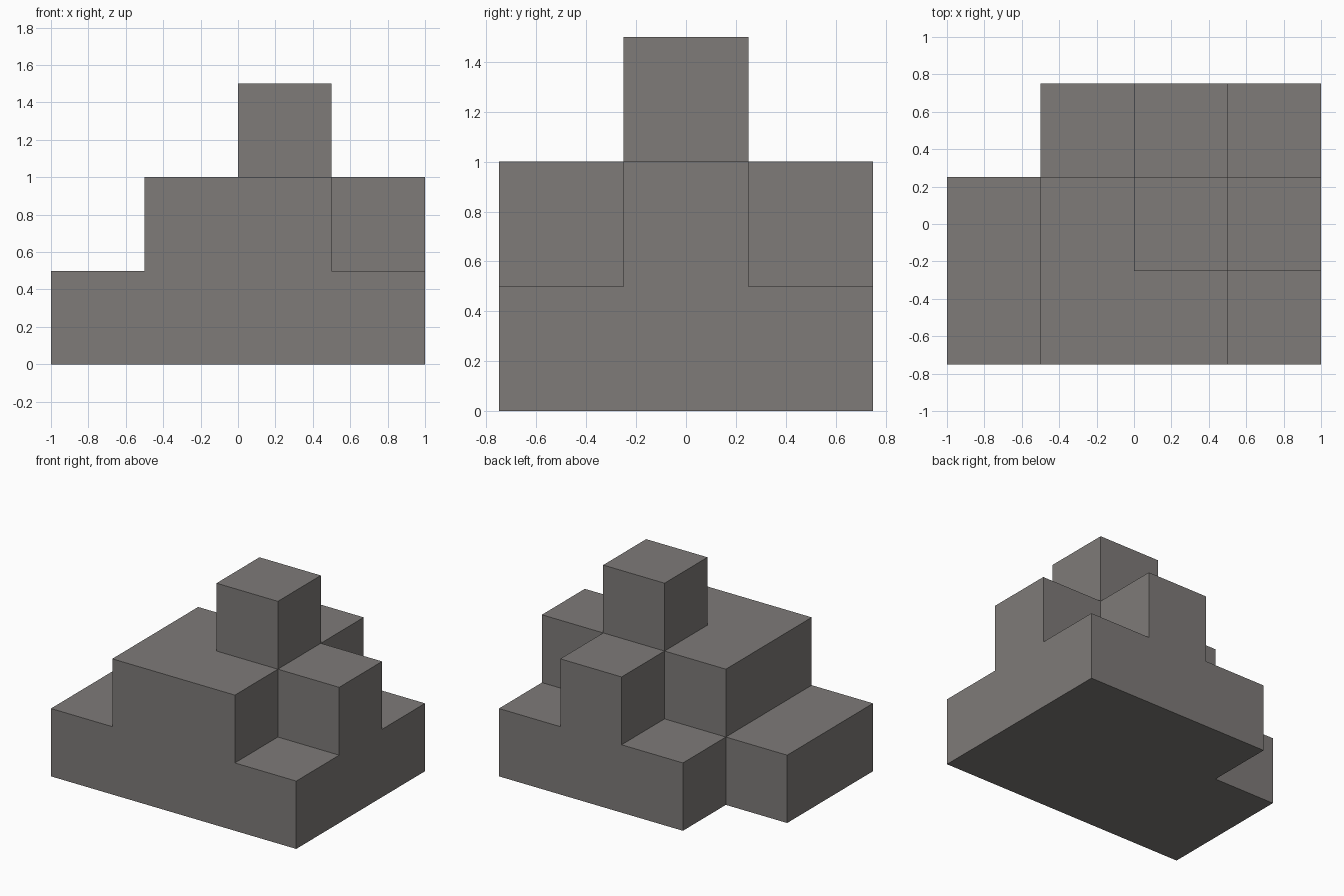
import bpy
import bmesh
import math
from mathutils import Vector

if "Cube" in bpy.data.objects:
    bpy.data.objects.remove(bpy.data.objects["Cube"], do_unlink=True)

STEP = 0.5
ORIGIN = Vector((-1.0, -0.75, 0.0))

stone = bpy.data.materials.new("warm_grey")
stone.use_nodes = True
colour = (0.21, 0.197, 0.19, 1)
stone.diffuse_color = colour
stone.node_tree.nodes["Principled BSDF"].inputs["Base Color"].default_value = colour

# Floor plan of each tier, rows from front to back, columns along x
TIERS = {
    "base_tier": ("####", "####", ".###"),
    "middle_tier": (".##.", ".###", "..#."),
    "top_block": ("....", "..#.", "...."),
}
filled = {
    (col, row, level)
    for level, plan in enumerate(TIERS.values())
    for row, line in enumerate(plan)
    for col, mark in enumerate(line)
    if mark == "#"
}


def add_side(bm, cell, axis, sign):
    """Add one outward-facing square of a block."""
    normal, u = Vector(), Vector()
    normal[axis] = sign
    u[(axis + 1) % 3] = 1
    v = normal.cross(u)
    centre = ORIGIN + (Vector(cell) + Vector((0.5, 0.5, 0.5)) + normal / 2) * STEP
    corners = [centre + (u * a + v * b) * STEP / 2
               for a, b in ((-1, -1), (1, -1), (1, 1), (-1, 1))]
    bm.faces.new([bm.verts.new(c) for c in corners])


def build_tier(name, level):
    """Make a tier from its exposed block sides, merged into large flat faces."""
    bm = bmesh.new()
    for cell in sorted(c for c in filled if c[2] == level):
        for axis in range(3):
            for sign in (-1, 1):
                neighbour = list(cell)
                neighbour[axis] += sign
                if tuple(neighbour) not in filled:
                    add_side(bm, cell, axis, sign)
    bmesh.ops.remove_doubles(bm, verts=bm.verts, dist=0.001)
    bmesh.ops.dissolve_limit(bm, angle_limit=math.radians(1),
                             verts=bm.verts, edges=bm.edges)
    mesh = bpy.data.meshes.new(name)
    bm.to_mesh(mesh)
    bm.free()
    mesh.materials.append(stone)
    bpy.context.collection.objects.link(bpy.data.objects.new(name, mesh))


for level, name in enumerate(TIERS):
    build_tier(name, level)
